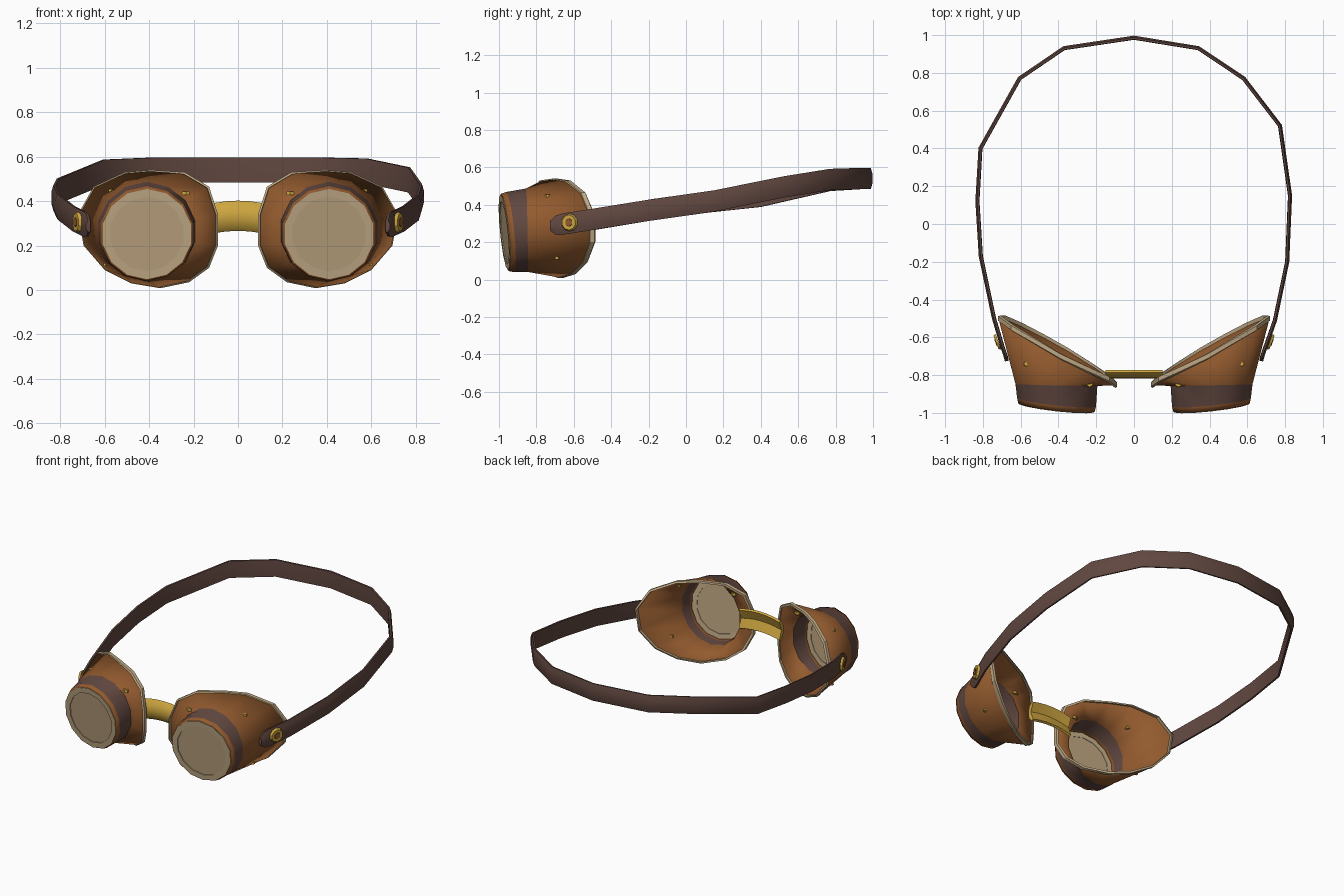
import bpy, bmesh, math
from mathutils import Vector
from mathutils.bvhtree import BVHTree

if "Cube" in bpy.data.objects:
    bpy.data.objects.remove(bpy.data.objects["Cube"])


def mat(name, rgb):
    m = bpy.data.materials.new(name)
    lin = [((c / 255 + 0.055) / 1.055) ** 2.4 for c in rgb]
    m.diffuse_color = (*lin, 1)
    m.use_nodes = True
    m.node_tree.nodes["Principled BSDF"].inputs["Base Color"].default_value = m.diffuse_color
    return m


LEATHER = mat("brown leather", (146, 90, 46))
DARK = mat("dark leather", (97, 71, 64))
GOLD = mat("brass", (206, 166, 64))
TAN = mat("tan trim", (190, 168, 132))
LENS = mat("tan lens", (184, 160, 124))


def finish(name, bm, mats, thick=0, angle=40):
    bmesh.ops.recalc_face_normals(bm, faces=bm.faces)
    me = bpy.data.meshes.new(name)
    bm.to_mesh(me)
    bm.free()
    ob = bpy.data.objects.new(name, me)
    bpy.context.collection.objects.link(ob)
    for m in mats:
        me.materials.append(m)
    if thick:
        sol = ob.modifiers.new("thickness", 'SOLIDIFY')
        sol.thickness = thick
        sol.offset = 0
    bpy.ops.object.select_all(action='DESELECT')
    ob.select_set(True)
    bpy.context.view_layer.objects.active = ob
    bpy.ops.object.shade_smooth_by_angle(angle=math.radians(angle))
    return ob


def loft(rings, closed=False, caps=False, mat_ids=None):
    """Bridge successive closed rings of points with quads."""
    bm = bmesh.new()
    vs = [[bm.verts.new(p) for p in r] for r in rings]
    n = len(rings[0])
    for i in range(len(vs) if closed else len(vs) - 1):
        a, b = vs[i], vs[(i + 1) % len(vs)]
        for j in range(n):
            k = (j + 1) % n
            f = bm.faces.new((a[j], a[k], b[k], b[j]))
            if mat_ids:
                f.material_index = mat_ids[i]
    if caps:
        bm.faces.new(vs[0])
        bm.faces.new(vs[-1])
    return bm


def disc(name, pos, normal, r, depth, m, sides=8):
    bm = bmesh.new()
    bmesh.ops.create_cone(bm, cap_ends=True, segments=sides, radius1=r,
                          radius2=r * 0.85, depth=depth)
    q = Vector(normal).to_track_quat('Z', 'Y')
    for v in bm.verts:
        v.co = q @ v.co + Vector(pos)
    return finish(name, bm, [m], angle=30)


N = 14
# rear opening that fits the face: x, z, y, starting at the top, going inwards
OPENING = [(.39, .54, -.70), (.24, .53, -.77), (.13, .465, -.82),
           (.09, .34, -.85), (.09, .20, -.85), (.13, .10, -.81),
           (.22, .035, -.75), (.35, .008, -.67), (.48, .03, -.60),
           (.60, .09, -.54), (.695, .20, -.50), (.72, .34, -.50),
           (.65, .465, -.55), (.51, .53, -.63)]


def circle(s, r, y, cz, tilt=1.0):
    pts = []
    for k in range(N):
        a = math.pi / 2 + 2 * math.pi * k / N
        dx, dz = r * math.cos(a), r * math.sin(a)
        pts.append(Vector((s * (.41 + dx), y + tilt * (.11 * dx - .1 * dz), cz + dz)))
    return pts


def opening(s, scale, dy):
    return [Vector((s * (.40 + (x - .40) * scale), y + dy, .275 + (z - .275) * scale))
            for x, z, y in OPENING]


for s, side in ((1, "right"), (-1, "left")):
    # eye cup: front lip, dark band, flared body
    rings = [circle(s, .203, -.968, .252), circle(s, .21, -.94, .254),
             circle(s, .219, -.85, .264, .15), opening(s, .98, 0)]
    bm = loft(rings, mat_ids=[0, 1, 0])
    tree = BVHTree.FromBMesh(bm)
    finish(side + "_eye_cup", bm, [LEATHER, DARK], thick=.008)

    # padded trim around the rear opening
    finish(side + "_face_trim", loft([opening(s, .97, -.018), opening(s, 1.0, -.012),
                                      opening(s, 1.0, .012), opening(s, .955, .016)],
                                     closed=True), [TAN], angle=30)

    # bezel and lens
    finish(side + "_bezel", loft([circle(s, .203, -.972, .252), circle(s, .168, -.972, .252),
                                  circle(s, .168, -.955, .252), circle(s, .203, -.955, .252)],
                                 closed=True), [TAN], angle=30)
    finish(side + "_lens", loft([circle(s, .17, -.966, .252), circle(s, .17, -.958, .252)],
                                caps=True), [LENS], angle=30)

    # brass studs seated on the cup surface
    for i, (o, d) in enumerate((((.235, -2, .435), (0, 1, 0)),
                                ((2, -.69, .115), (-1, 0, 0)),
                                ((.57, -.74, 2), (0, 0, -1)))):
        hit, nor, _, _ = tree.ray_cast(Vector((s * o[0], o[1], o[2])),
                                       Vector((s * d[0], d[1], d[2])))
        if hit:
            disc(f"{side}_stud_{i + 1}", hit, nor, .021 if i == 0 else .015, .016, GOLD, 6)

    # strap rivet with a leather centre
    out = Vector((s * .936, -.35, 0))
    base = Vector((s * .712, -.62, .305))
    disc(side + "_rivet", base + out * .013, out, .047, .014, GOLD, 10)
    disc(side + "_rivet_centre", base + out * .019, out, .025, .008, LEATHER, 6)

# nose bridge: bowed brass bar
SECTION = [(-.785, -.068), (-.812, -.04), (-.818, 0), (-.812, .04), (-.785, .068),
           (-.772, .06), (-.795, 0), (-.772, -.06)]
stations = [(x, .334 - .9 * x * x) for x in (-.15, -.1, -.05, 0, .05, .1, .15)]
finish("nose_bridge", loft([[(x, y, cz + dz) for y, dz in SECTION] for x, cz in stations],
                           caps=True), [GOLD])

# head strap: x, y, z, width factor
PATH = [(-.672, -.725, .287, .45), (-.68, -.695, .291, .9), (-.692, -.66, .296, 1),
        (-.74, -.50, .32, 1), (-.81, -.17, .375, 1), (-.828, .12, .415, 1),
        (-.812, .40, .445, 1), (-.605, .77, .53, 1), (-.37, .93, .54, 1),
        (0, .985, .54, 1), (.34, .93, .54, 1), (.58, .77, .535, 1),
        (.772, .52, .495, 1), (.825, .15, .42, 1), (.81, -.20, .37, 1),
        (.745, -.51, .32, 1), (.692, -.66, .296, 1), (.68, -.695, .291, .9),
        (.672, -.725, .287, .45)]
rings = []
for i, (x, y, z, w) in enumerate(PATH):
    a, b = PATH[max(i - 1, 0)], PATH[min(i + 1, len(PATH) - 1)]
    t = Vector((b[0] - a[0], b[1] - a[1], 0)).normalized()
    n = Vector((-t.y, t.x, 0))
    c = Vector((x, y, z))
    rings.append([c + n * o + Vector((0, 0, h * w)) for o, h in
                  ((-.008, -.056), (.003, -.057), (.012, -.025), (.012, .025),
                   (.003, .057), (-.008, .056), (-.01, 0))])
finish("head_strap", loft(rings, caps=True), [DARK], angle=50)
